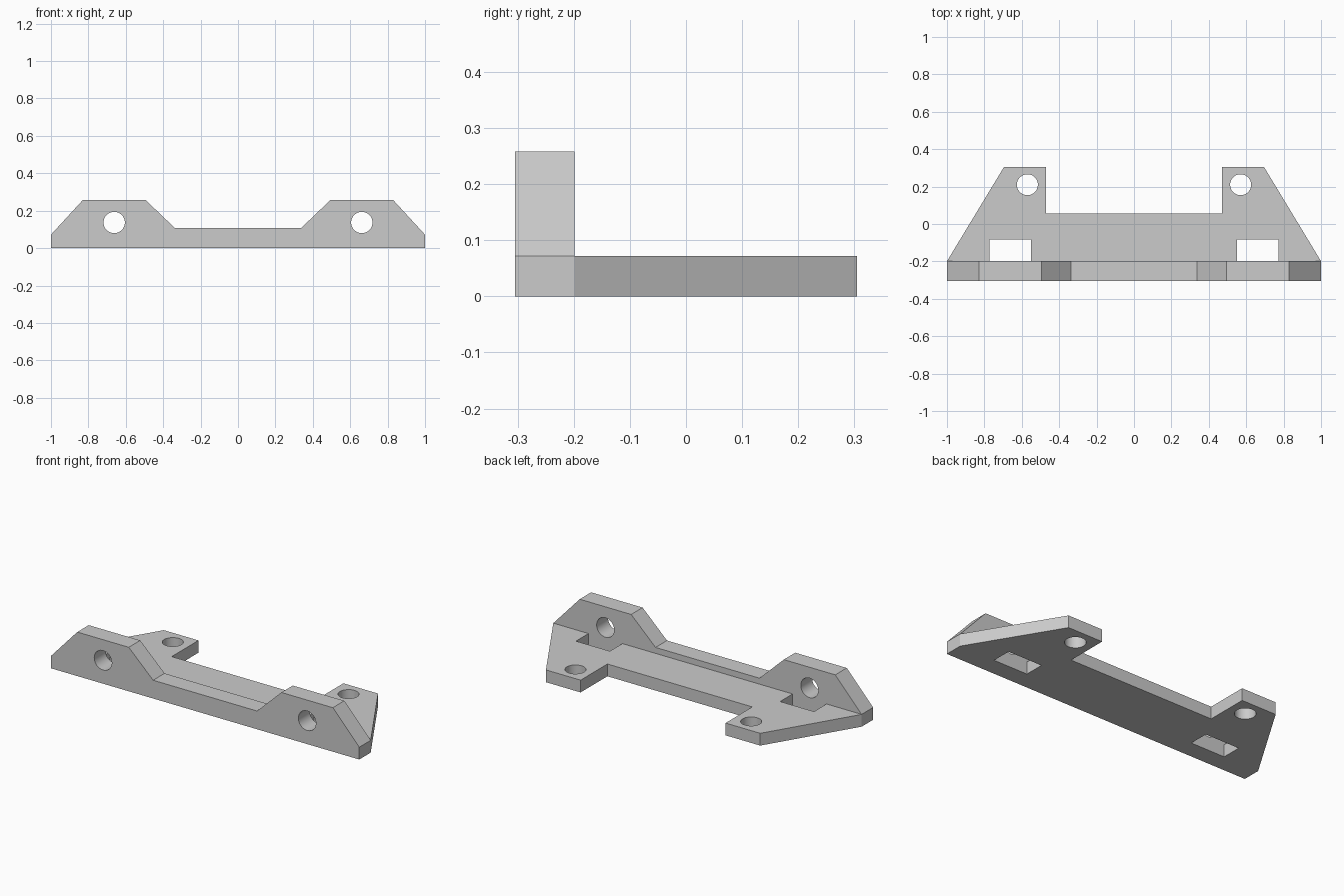
import bpy
import bmesh
from math import pi
from mathutils import Matrix

cube = bpy.data.objects.get("Cube")
if cube:
    bpy.data.objects.remove(cube)

FRONT, WALL_BACK, BACK = -0.305, -0.199, 0.305
PLATE_TOP = 0.072

grey = bpy.data.materials.new("plain grey")
grey.use_nodes = True
grey.diffuse_color = (0.6, 0.6, 0.6, 1)
grey.node_tree.nodes["Principled BSDF"].inputs["Base Color"].default_value = (0.6, 0.6, 0.6, 1)


def finish(name, bm):
    bmesh.ops.recalc_face_normals(bm, faces=bm.faces)
    mesh = bpy.data.meshes.new(name)
    bm.to_mesh(mesh)
    bm.free()
    mesh.materials.append(grey)
    obj = bpy.data.objects.new(name, mesh)
    bpy.context.collection.objects.link(obj)
    return obj


def mirrored_prism(name, half, place, depth):
    """Extrude a half outline mirrored across x = 0."""
    outline = half + [(-x, v) for x, v in reversed(half)]
    bm = bmesh.new()
    face = bm.faces.new([bm.verts.new(place(x, v)) for x, v in outline])
    new = bmesh.ops.extrude_face_region(bm, geom=[face])["geom"]
    bmesh.ops.translate(bm, vec=depth, verts=[g for g in new if isinstance(g, bmesh.types.BMVert)])
    return finish(name, bm)


def cylinder(name, centre, radius, length, turn=0):
    bm = bmesh.new()
    bmesh.ops.create_cone(bm, cap_ends=True, segments=48, radius1=radius, radius2=radius,
                          depth=length,
                          matrix=Matrix.Translation(centre) @ Matrix.Rotation(turn, 4, 'X'))
    return finish(name, bm)


def box(name, centre, size):
    bm = bmesh.new()
    bmesh.ops.create_cube(bm, matrix=Matrix.Translation(centre) @ Matrix.Diagonal((*size, 1)))
    return finish(name, bm)


def combine(target, tool, operation):
    """Apply a boolean and remove the helper."""
    mod = target.modifiers.new("combine", 'BOOLEAN')
    mod.operation, mod.solver, mod.object = operation, 'EXACT', tool
    bpy.context.view_layer.objects.active = target
    bpy.ops.object.modifier_apply(modifier=mod.name)
    bpy.data.objects.remove(tool)


# Upright front wall with two raised ends
wall_half = [(0.337, 0.107), (0.495, 0.258), (0.829, 0.258), (1, PLATE_TOP), (1, 0)]
bracket = mirrored_prism("mounting_bracket", wall_half,
                         lambda x, z: (x, FRONT, z), (0, WALL_BACK - FRONT, 0))

# Flat base plate with two rear ears, tucked into the wall
plate_half = [(0.47, 0.057), (0.47, BACK), (0.695, BACK), (1, WALL_BACK), (0.9, -0.25)]
plate = mirrored_prism("base_plate", plate_half,
                       lambda x, y: (x, y, 0), (0, 0, PLATE_TOP))

# Ear holes and nut slots through the plate, bolt holes through the wall
for side in (-1, 1):
    combine(plate, cylinder("ear_hole", (side * 0.57, 0.21, 0.04), 0.056, 0.3), 'DIFFERENCE')
    combine(bracket, cylinder("wall_hole", (side * 0.662, -0.25, 0.137), 0.057, 0.3, pi / 2),
            'DIFFERENCE')
    combine(plate, box("nut_slot", (side * 0.662, -0.183, 0.04), (0.22, 0.2, 0.3)), 'DIFFERENCE')

combine(bracket, plate, 'UNION')

# Smooth hole walls, crisp edges elsewhere
bpy.ops.object.select_all(action='DESELECT')
bracket.select_set(True)
bpy.context.view_layer.objects.active = bracket
bpy.ops.object.shade_smooth_by_angle(angle=pi / 6)
